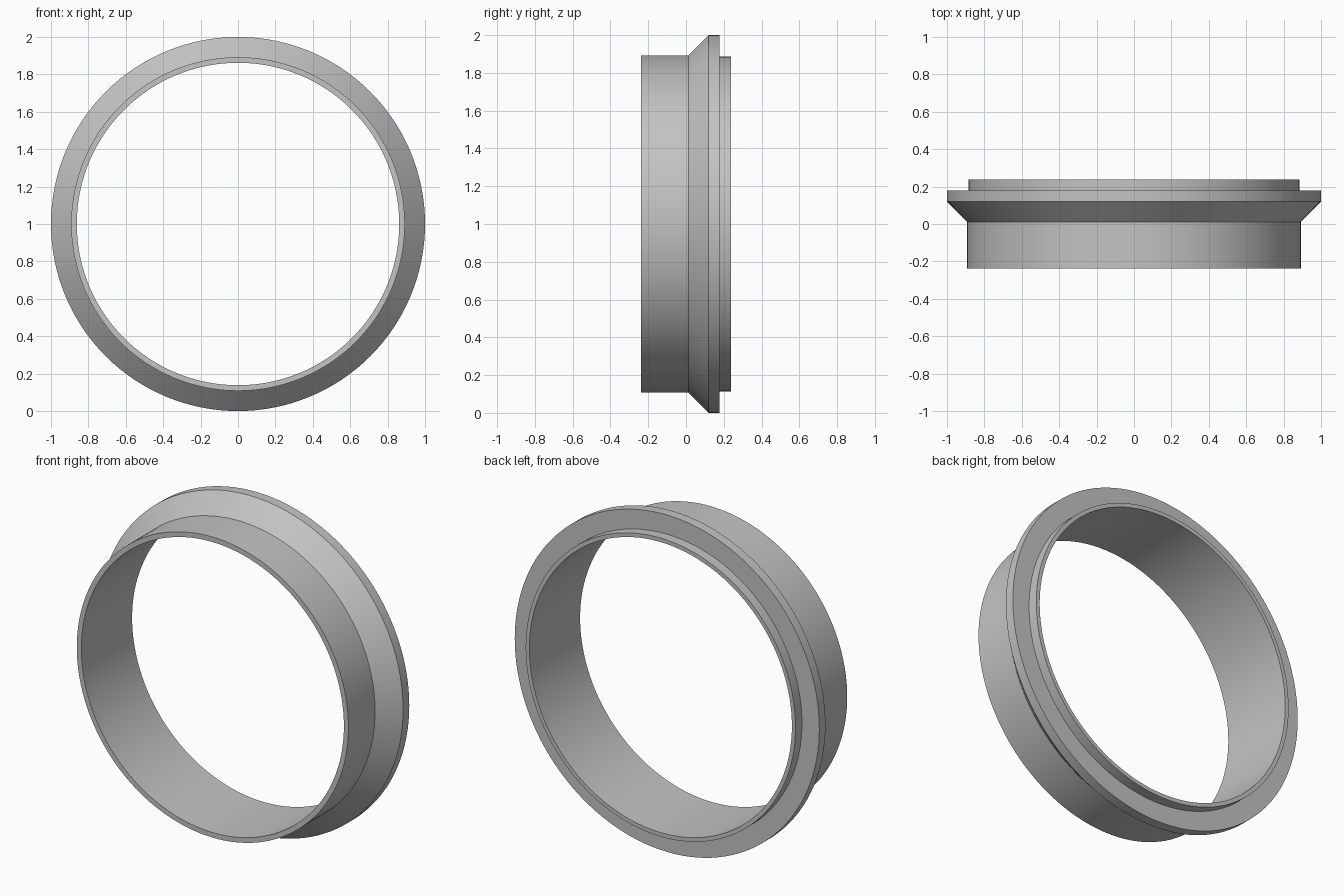
import bpy
import bmesh
import math
from mathutils import Vector

default = bpy.data.objects.get("Cube")
if default:
    bpy.data.objects.remove(default, do_unlink=True)

SEGMENTS = 128

# Plain grey metal
grey = bpy.data.materials.new("grey_metal")
grey.use_nodes = True
colour = (0.55, 0.55, 0.55, 1)
grey.diffuse_color = colour
grey.node_tree.nodes["Principled BSDF"].inputs["Base Color"].default_value = colour

# Cross-section as (radius, y): tube, cone, flange rim, step, rear lip, bore
profile = [
    (0.862, -0.238), (0.892, -0.238), (0.892, 0.012), (1.0, 0.12),
    (1.0, 0.178), (0.886, 0.178), (0.886, 0.238), (0.862, 0.238),
]


def lathe(name, section, material):
    """Revolve a closed section around the y axis, with its centre at z = 1."""
    bm = bmesh.new()
    verts = [bm.verts.new((r, y, 1)) for r, y in section]
    edges = [bm.edges.new((v, verts[i - 1])) for i, v in enumerate(verts)]
    bmesh.ops.spin(bm, geom=verts + edges, cent=Vector((0, 0, 1)),
                   axis=Vector((0, 1, 0)), angle=math.tau, steps=SEGMENTS)
    bmesh.ops.remove_doubles(bm, verts=bm.verts[:], dist=0.0001)
    bmesh.ops.recalc_face_normals(bm, faces=bm.faces[:])
    mesh = bpy.data.meshes.new(name)
    bm.to_mesh(mesh)
    bm.free()
    mesh.materials.append(material)
    obj = bpy.data.objects.new(name, mesh)
    bpy.context.collection.objects.link(obj)
    return obj


# Flanged ring
ring = lathe("flanged_ring", profile, grey)
bpy.ops.object.select_all(action="DESELECT")
ring.select_set(True)
bpy.context.view_layer.objects.active = ring
bpy.ops.object.shade_smooth_by_angle(angle=math.radians(30))
